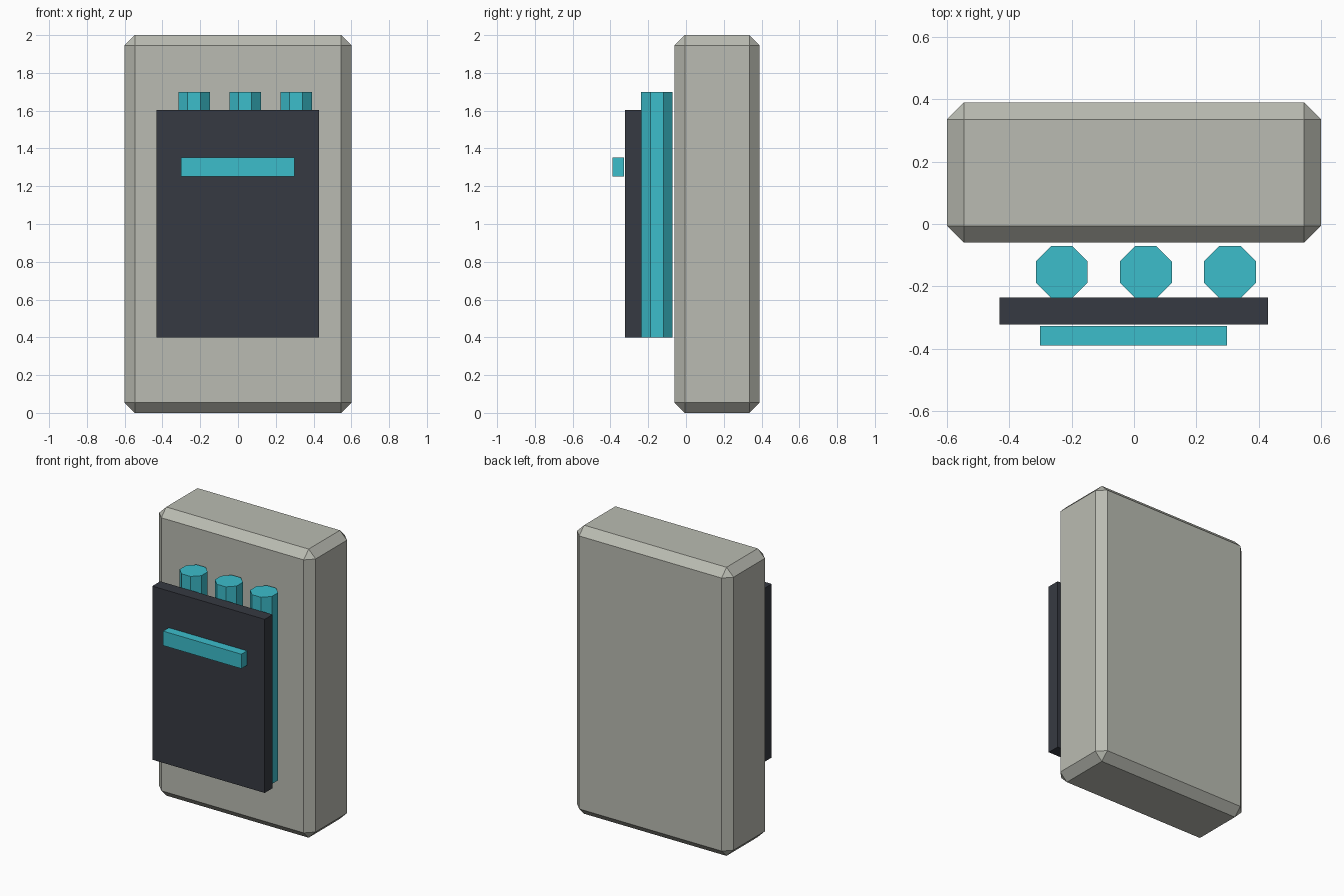
import bpy, math

if "Cube" in bpy.data.objects:
    bpy.data.objects.remove(bpy.data.objects["Cube"])


def material(name, rgb):
    m = bpy.data.materials.new(name)
    m.diffuse_color = (*rgb, 1)
    m.use_nodes = True
    m.node_tree.nodes["Principled BSDF"].inputs["Base Color"].default_value = m.diffuse_color
    return m


GREY = material("warm_grey", (0.49, 0.50, 0.445))
DARK = material("charcoal", (0.037, 0.042, 0.054))
CYAN = material("cyan", (0.045, 0.51, 0.60))


def box(name, lo, hi, mat, bevel=0):
    center = [(a + b) / 2 for a, b in zip(lo, hi)]
    bpy.ops.mesh.primitive_cube_add(size=1, location=center)
    ob = bpy.context.object
    ob.name = name
    ob.scale = [b - a for a, b in zip(lo, hi)]
    bpy.ops.object.transform_apply(location=False, rotation=False, scale=True)
    ob.data.materials.append(mat)
    if bevel:
        mod = ob.modifiers.new("chamfer", 'BEVEL')
        mod.width = bevel
        mod.segments = 1
    return ob


# Chamfered main body
box("body", (-0.6, -0.06, 0), (0.6, 0.39, 2), GREY, 0.054)

# Front panel and its handle bar
box("front_panel", (-0.432, -0.322, 0.4), (0.43, -0.235, 1.603), DARK)
box("handle_bar", (-0.301, -0.39, 1.252), (0.299, -0.328, 1.352), CYAN)

# Three octagonal canisters between panel and body
for i in range(3):
    bpy.ops.mesh.primitive_cylinder_add(
        vertices=8, radius=0.09, depth=1.3,
        location=(-0.232 + 0.27 * i, -0.154, 1.05),
        rotation=(0, 0, math.pi / 8))
    tube = bpy.context.object
    tube.name = f"canister_{i + 1}"
    tube.data.materials.append(CYAN)
